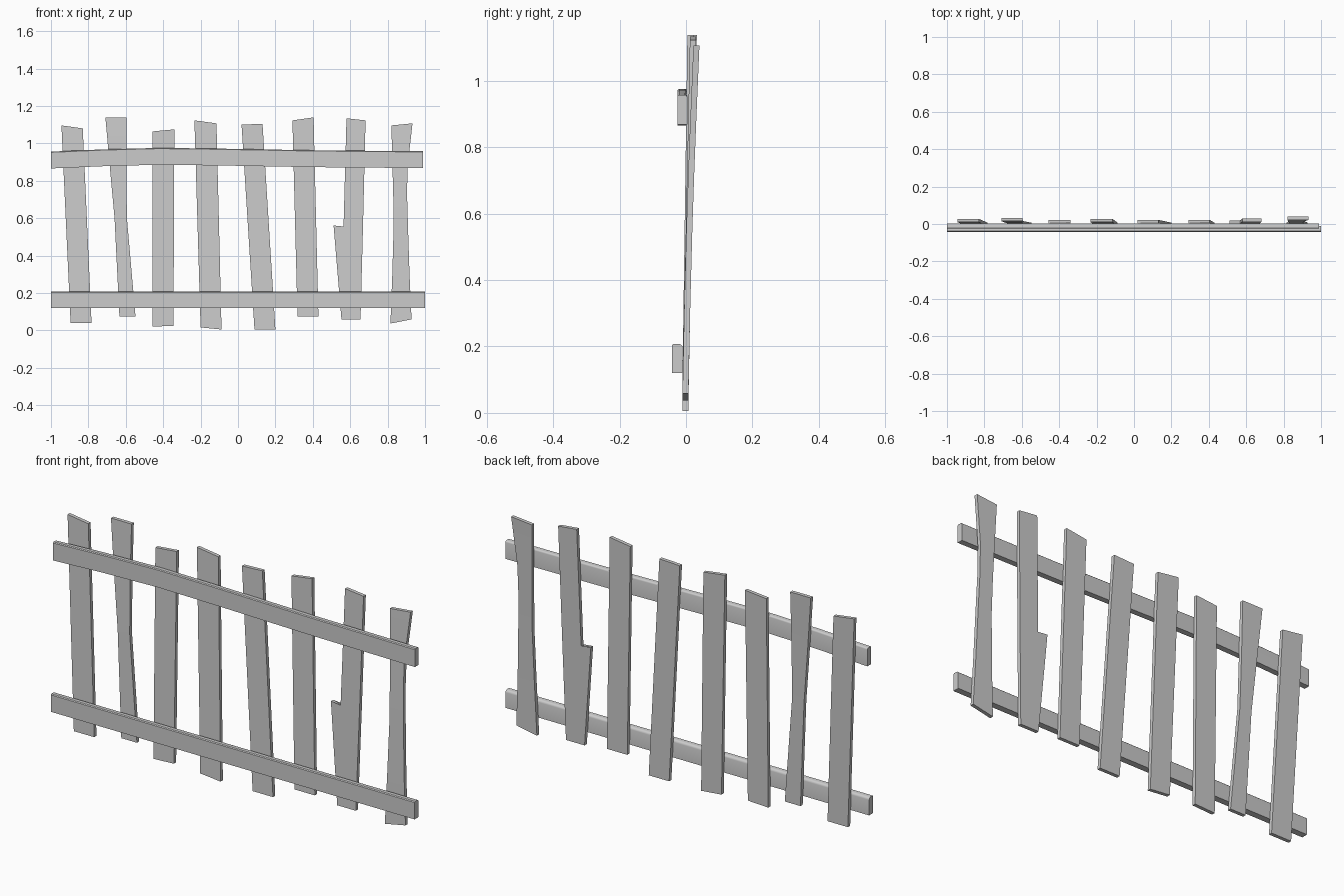
import bpy
import bmesh
import math

cube = bpy.data.objects.get("Cube")
if cube:
    bpy.data.objects.remove(cube, do_unlink=True)

grey = bpy.data.materials.new("weathered_grey")
grey.use_nodes = True
grey.diffuse_color = (0.6, 0.6, 0.6, 1)
grey.node_tree.nodes["Principled BSDF"].inputs["Base Color"].default_value = (0.6, 0.6, 0.6, 1)


def finish(name, bm):
    bmesh.ops.recalc_face_normals(bm, faces=bm.faces)
    mesh = bpy.data.meshes.new(name)
    bm.to_mesh(mesh)
    bm.free()
    mesh.materials.append(grey)
    obj = bpy.data.objects.new(name, mesh)
    bpy.context.collection.objects.link(obj)
    bpy.ops.object.select_all(action='DESELECT')
    bpy.context.view_layer.objects.active = obj
    obj.select_set(True)
    bpy.ops.object.shade_smooth_by_angle(angle=math.radians(35))
    return obj


def loft(name, rings):
    """Skin a list of equal-length point rings and cap both ends."""
    bm = bmesh.new()
    loops = [[bm.verts.new(p) for p in ring] for ring in rings]
    for a, b in zip(loops, loops[1:]):
        for i in range(len(a)):
            j = (i + 1) % len(a)
            bm.faces.new((a[i], a[j], b[j], b[i]))
    bm.faces.new(loops[0])
    bm.faces.new(loops[-1])
    return finish(name, bm)


THICK = 0.018


def picket(name, rows, back_top, bend=0.0):
    """Rows run bottom to top: left x, left z, right x, right z."""
    z0, z1 = rows[0][1], rows[-1][1]

    def back(z):
        t = (z - z0) / (z1 - z0)
        return 0.007 + (back_top - 0.007) * t - bend * math.sin(math.pi * t)

    rings = []
    for xl, zl, xr, zr in rows:
        yl, yr = back(zl), back(zr)
        rings.append([(xl, yl - THICK, zl), (xr, yr - THICK, zr),
                      (xr, yr, zr), (xl, yl, zl)])
    return loft(name, rings)


# Crooked pickets, from the right end of the fence to the left
pickets = [
    ([(-.895, .04, -.783, .04), (-.944, 1.096, -.83, 1.08)], .028, 0),
    ([(-.634, .075, -.548, .075), (-.66, .6, -.594, .6),
      (-.685, .87, -.597, .87), (-.709, 1.139, -.596, 1.139)], .033, .004),
    ([(-.457, .02, -.345, .025), (-.457, 1.064, -.34, 1.075)], .022, 0),
    ([(-.2, .016, -.088, .005), (-.233, 1.123, -.115, 1.107)], .028, 0),
    ([(.088, .005, .2, .005), (.019, 1.1, .131, 1.105)], .022, 0),
    ([(.318, .075, .43, .075), (.291, 1.123, .404, 1.139)], .022, 0),
    ([(.553, .059, .655, .059), (.511, .561, .668, .545),
      (.564, .545, .668, .545), (.58, 1.134, .682, 1.123)], .03, 0),
    ([(.815, .037, .928, .059), (.825, .3, .917, .3), (.832, .55, .909, .55),
      (.83, .72, .904, .72), (.826, .87, .906, .87),
      (.82, 1.096, .933, 1.107)], .04, .004),
]
for number, (rows, back_top, bend) in enumerate(pickets, 1):
    picket(f"picket_{number}", rows, back_top, bend)


# Long rails with a softened upper back edge
def rail(name, stations, front, back, height, soft):
    rings = []
    for x, z in stations:
        top = z + height
        ring = [(x, back, z), (x, front, z), (x, front, top - 0.004),
                (x, front + 0.004, top)]
        for k in range(4):
            a = math.radians(90 - 30 * k)
            ring.append((x, back - soft + soft * math.cos(a),
                         top - soft + soft * math.sin(a)))
        rings.append(ring)
    return loft(name, rings)


rail("lower_rail", [(-1, .12), (1, .12)], -.042, -.010, .088, .012)
rail("upper_rail", [(-1, .866), (-.72, .878), (-.42, .886), (-.1, .882),
                    (.4, .873), (.99, .868)], -.025, .004, .09, .008)
